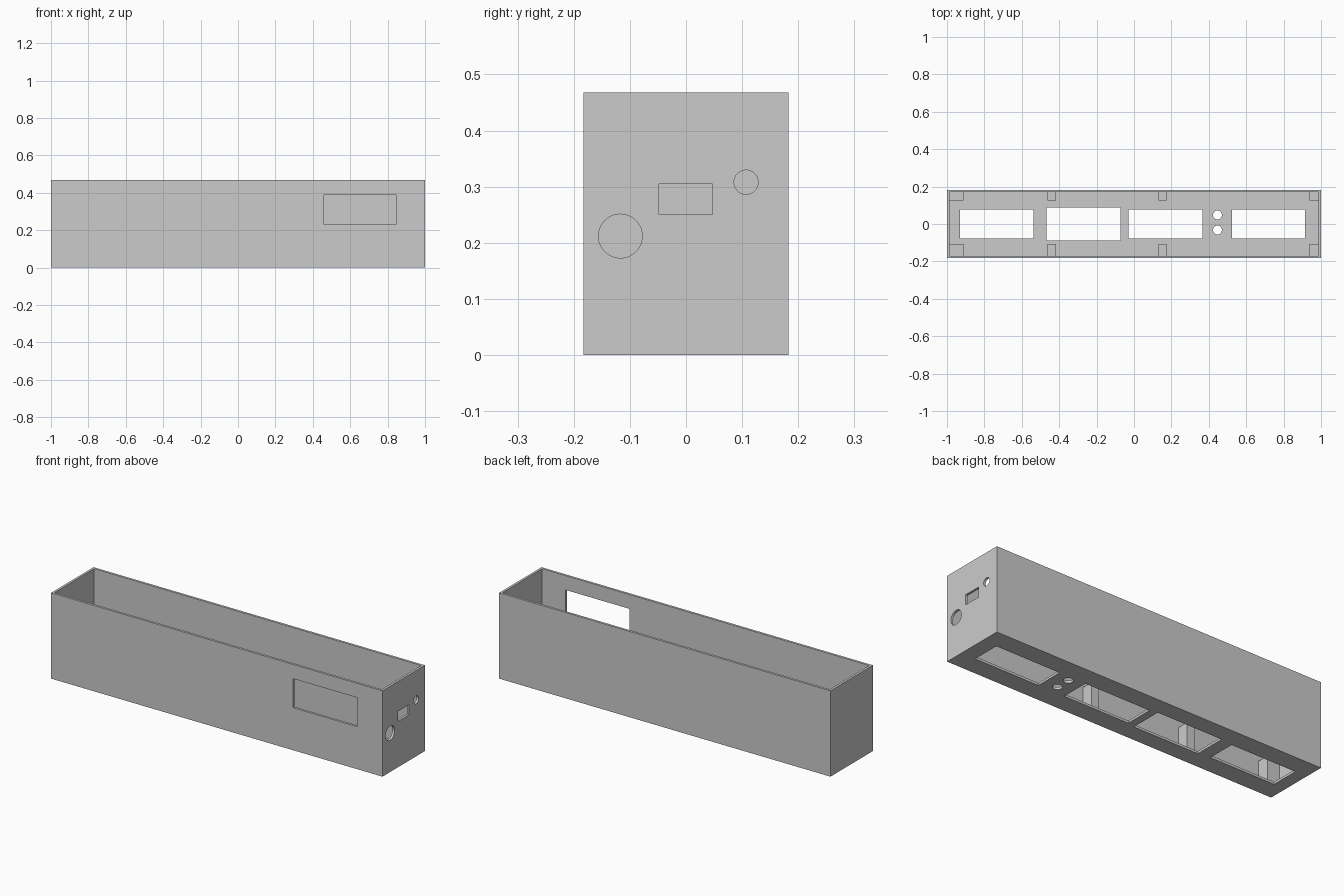
import bpy

cube = bpy.data.objects.get("Cube")
if cube:
    bpy.data.objects.remove(cube, do_unlink=True)

# One plain grey plastic
grey = bpy.data.materials.new("grey_plastic")
grey.use_nodes = True
colour = (0.6, 0.6, 0.6, 1)
grey.diffuse_color = colour
grey.node_tree.nodes["Principled BSDF"].inputs["Base Color"].default_value = colour

LENGTH, DEPTH, HEIGHT = 2.0, 0.366, 0.468
WALL, POST_TOP = 0.013, 0.16
IN_X, IN_Y = LENGTH / 2 - WALL, DEPTH / 2 - WALL


def box(name, x, y, z):
    """Box spanning the given (low, high) ranges."""
    spans = (x, y, z)
    bpy.ops.mesh.primitive_cube_add(size=1, location=[(a + b) / 2 for a, b in spans])
    obj = bpy.context.object
    obj.name = name
    obj.scale = [b - a for a, b in spans]
    bpy.ops.object.transform_apply(location=True, rotation=False, scale=True)
    obj.data.materials.append(grey)
    return obj


def rod(name, radius, location, turn=0):
    bpy.ops.mesh.primitive_cylinder_add(vertices=48, radius=radius, depth=0.1,
                                        location=location, rotation=(0, turn, 0))
    obj = bpy.context.object
    obj.name = name
    obj.data.materials.append(grey)
    return obj


# Outer shell
case = box("case", (-1, 1), (-DEPTH / 2, DEPTH / 2), (0, HEIGHT))

# Hollow open at the top
cutters = [box("hollow", (-IN_X, IN_X), (-IN_Y, IN_Y), (WALL, HEIGHT + 0.1))]

# Four floor openings, the second slightly deeper
for x0, x1, half in ((-0.93, -0.537, 0.078), (-0.467, -0.073, 0.088),
                     (-0.03, 0.365, 0.078), (0.525, 0.915, 0.078)):
    cutters.append(box("floor_opening", (x0, x1), (-half, half), (-0.05, 0.05)))

# Pair of small floor holes
for y in (0.048, -0.032):
    cutters.append(rod("floor_hole", 0.024, (0.446, y, 0)))

# Front display window
cutters.append(box("front_window", (0.46, 0.845), (-0.25, -0.12), (0.232, 0.39)))

# Connector holes in the end wall
quarter = 1.5708
cutters.append(rod("large_end_hole", 0.039, (1, -0.117, 0.212), quarter))
cutters.append(rod("small_end_hole", 0.0215, (1, 0.107, 0.308), quarter))
cutters.append(box("end_slot", (0.95, 1.05), (-0.048, 0.047), (0.25, 0.305)))

for cutter in cutters:
    cut = case.modifiers.new(cutter.name, "BOOLEAN")
    cut.operation = "DIFFERENCE"
    cut.solver = "EXACT"
    cut.object = cutter
bpy.context.view_layer.objects.active = case
for cut in list(case.modifiers):
    bpy.ops.object.modifier_apply(modifier=cut.name)
for cutter in cutters:
    bpy.data.objects.remove(cutter, do_unlink=True)

# Short support posts along both long walls
for x0, x1 in ((-IN_X, -0.912), (-0.462, -0.417), (0.13, 0.173), (0.937, IN_X)):
    box("back_post", (x0, x1), (0.126, IN_Y), (WALL, POST_TOP))
    box("front_post", (x0, x1), (-IN_Y, -0.106), (WALL, POST_TOP))
